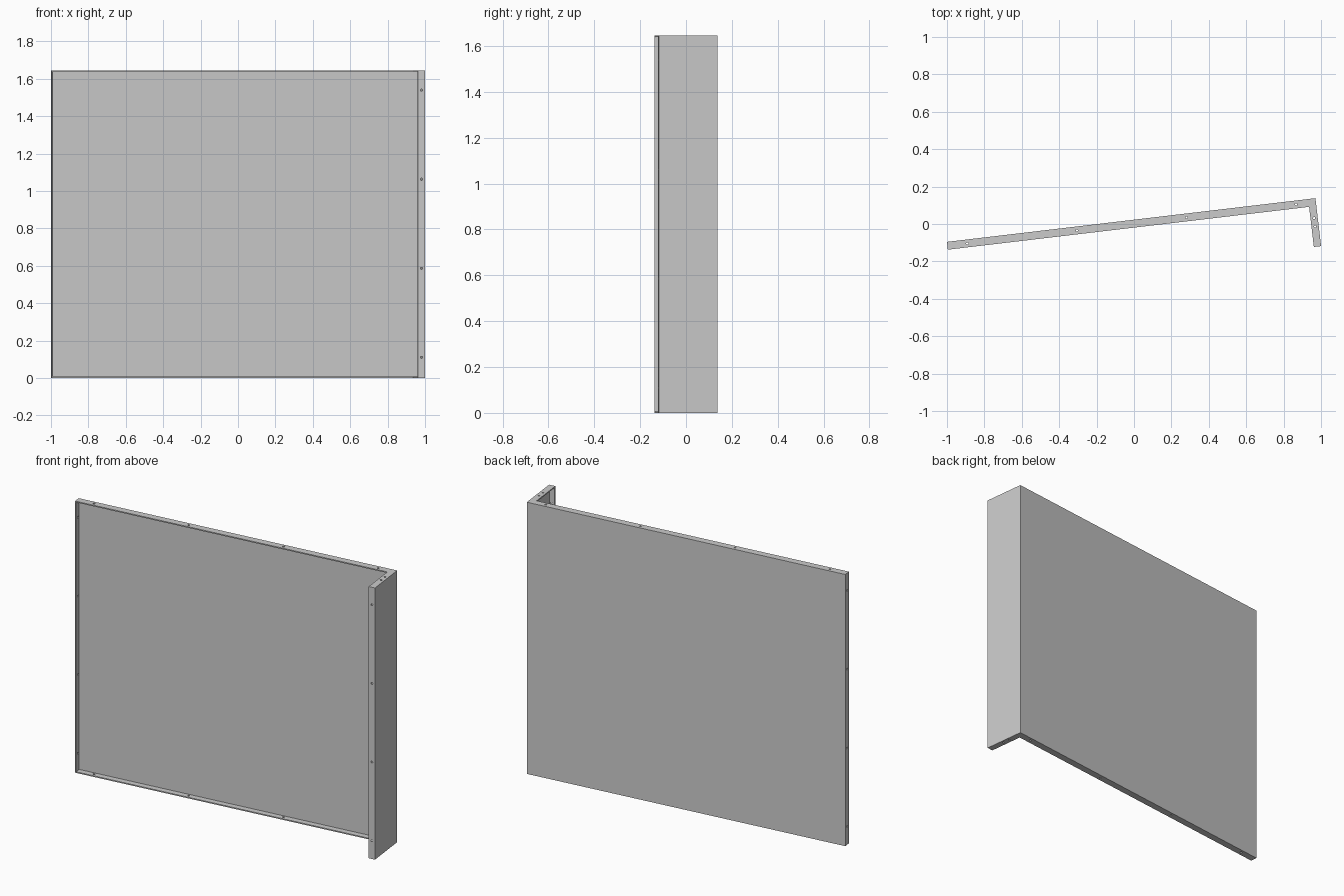
import bpy, bmesh, math
from mathutils import Matrix, Vector

if "Cube" in bpy.data.objects:
    bpy.data.objects.remove(bpy.data.objects["Cube"])

L, W, D, H, T = 1.984, 0.258, 0.042, 1.645, 0.007   # length, side leg, flange depth, height, sheet
LEG = 0.039                                          # width of the side leg
PLACE = Matrix.Translation((0.97, 0.138, 0)) @ Matrix.Rotation(math.asin(0.1177), 4, 'Z')
HOLE_R = 0.006


def make_object(name, bm):
    bmesh.ops.recalc_face_normals(bm, faces=bm.faces)
    me = bpy.data.meshes.new(name)
    bm.to_mesh(me)
    bm.free()
    ob = bpy.data.objects.new(name, me)
    bpy.context.collection.objects.link(ob)
    ob.matrix_world = PLACE
    return ob


def extrude_profile(name, points, z0, z1):
    bm = bmesh.new()
    face = bm.faces.new([bm.verts.new((x, y, z0)) for x, y in points])
    res = bmesh.ops.extrude_face_region(bm, geom=[face])
    verts = [v for v in res['geom'] if isinstance(v, bmesh.types.BMVert)]
    bmesh.ops.translate(bm, verts=verts, vec=(0, 0, z1 - z0))
    return make_object(name, bm)


def punch(ob, holes):
    """Punch round holes, each given as (centre, axis)."""
    bm = bmesh.new()
    for centre, axis in holes:
        rot = Vector((0, 0, 1)).rotation_difference(Vector(axis)).to_matrix().to_4x4()
        bmesh.ops.create_cone(bm, cap_ends=True, segments=12, radius1=HOLE_R, radius2=HOLE_R,
                              depth=T * 3, matrix=Matrix.Translation(centre) @ rot)
    cutter = make_object("hole_cutter", bm)
    cutter.hide_render = True
    mod = ob.modifiers.new("holes", 'BOOLEAN')
    mod.operation, mod.solver, mod.object = 'DIFFERENCE', 'EXACT', cutter
    bpy.context.view_layer.objects.active = ob
    bpy.ops.object.modifier_apply(modifier=mod.name)
    bpy.data.objects.remove(cutter)


# Folded sheet: left flange, back panel, side leg and front lip
wall = extrude_profile("folded_panel", [
    (-L, -D), (-L, 0), (0, 0), (0, -W), (-LEG, -W), (-LEG, -W + T),
    (-T, -W + T), (-T, -T), (-L + T, -T), (-L + T, -D)], T, H - T)
heights = [0.11 + i * 0.4765 for i in range(4)]
punch(wall, [((-L + T / 2, -D / 2, z), (1, 0, 0)) for z in heights]
      + [((-LEG / 2, -W + T / 2, z), (0, 1, 0)) for z in heights])

# L-shaped top and bottom flanges
outline = [(-L, -D), (-L, 0), (0, 0), (0, -W), (-LEG, -W), (-LEG, -D)]
spots = [(-L + 0.107 + i * 0.59, -D / 2) for i in range(4)]
spots += [(-LEG / 2, -0.105), (-LEG / 2, -0.15)]
for name, z in (("bottom_flange", 0), ("top_flange", H - T)):
    flange = extrude_profile(name, outline, z, z + T)
    punch(flange, [((x, y, z + T / 2), (0, 0, 1)) for x, y in spots])
